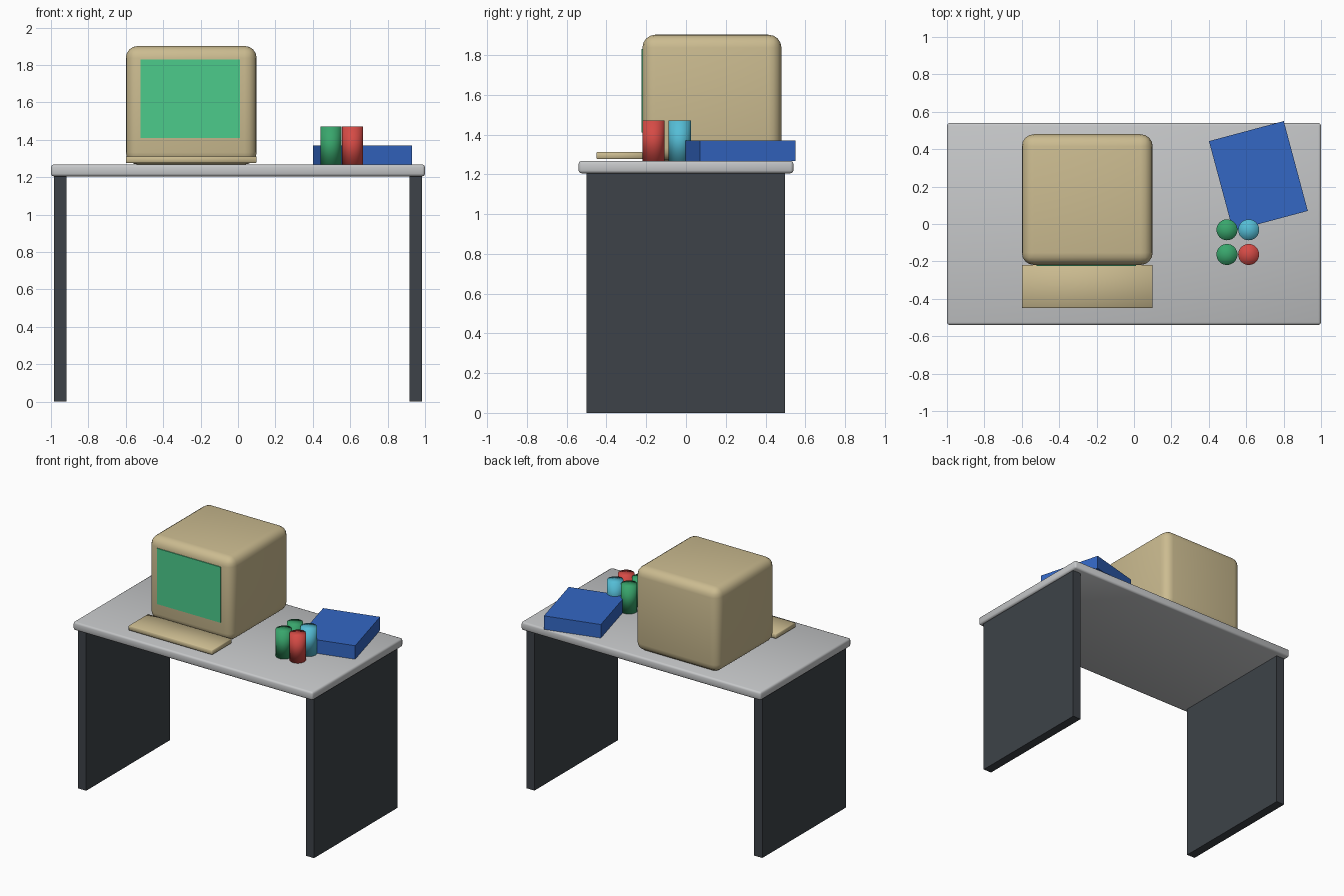
import bpy
import math

cube = bpy.data.objects.get("Cube")
if cube:
    bpy.data.objects.remove(cube, do_unlink=True)


def material(name, r, g, b):
    m = bpy.data.materials.new(name)
    m.use_nodes = True
    m.diffuse_color = (r, g, b, 1)
    bsdf = next(n for n in m.node_tree.nodes if n.type == "BSDF_PRINCIPLED")
    bsdf.inputs["Base Color"].default_value = (r, g, b, 1)
    bsdf.inputs["Roughness"].default_value = 0.7
    return m


beige = material("beige plastic", 0.60, 0.50, 0.28)
grey = material("light grey", 0.56, 0.57, 0.58)
slate = material("dark slate", 0.047, 0.055, 0.065)
blue = material("blue", 0.033, 0.135, 0.55)
green = material("green", 0.04, 0.38, 0.15)
red = material("red", 0.67, 0.07, 0.06)
cyan = material("cyan", 0.09, 0.51, 0.67)
screen_green = material("screen green", 0.072, 0.60, 0.26)


def box(name, mat, x, y, z, bevel=0, segments=3, turn=0):
    """Box from (min, max) ranges, optionally rounded and turned about z."""
    bpy.ops.mesh.primitive_cube_add(size=1)
    ob = bpy.context.object
    ob.name = name
    ob.scale = [r[1] - r[0] for r in (x, y, z)]
    ob.location = [(r[0] + r[1]) / 2 for r in (x, y, z)]
    bpy.ops.object.transform_apply(location=False, rotation=False, scale=True)
    ob.rotation_euler.z = math.radians(turn)
    ob.data.materials.append(mat)
    if bevel:
        mod = ob.modifiers.new("rounded edges", "BEVEL")
        mod.width = bevel
        mod.segments = segments
        bpy.ops.object.shade_smooth()
    return ob


def can(name, mat, x, y, radius=0.056):
    bpy.ops.mesh.primitive_cylinder_add(
        vertices=32, radius=radius, depth=CAN_TOP - DESK_Z,
        end_fill_type="TRIFAN", location=(x, y, (CAN_TOP + DESK_Z) / 2))
    ob = bpy.context.object
    ob.name = name
    ob.data.materials.append(mat)
    bpy.ops.object.shade_smooth()


DESK_Z = 1.268
CAN_TOP = 1.47

# Desk: top and two side panels
box("desk_top", grey, (-1, 1), (-0.54, 0.54), (1.205, DESK_Z), 0.014, 2)
for side, s in (("left", 1), ("right", -1)):
    box(side + "_panel", slate, sorted((s * 0.917, s * 0.985)),
        (-0.5, 0.497), (0, 1.206))

# Computer: rounded case, screen plate, keyboard
box("monitor_case", beige, (-0.6, 0.1), (-0.219, 0.48), (DESK_Z, 1.902), 0.065, 4)
box("screen", screen_green, (-0.52, 0.012), (-0.225, -0.217), (1.41, 1.83))
box("keyboard", beige, (-0.6, 0.1), (-0.45, -0.218), (1.276, 1.312), 0.004, 1)

# Turned box at the back of the desk
box("storage_box", blue, (0.458, 0.872), (0.008, 0.505), (DESK_Z, 1.37), turn=15)

# Cans in a two by two group
can("front_right_can", green, 0.497, -0.163)
can("front_left_can", red, 0.613, -0.163)
can("back_right_can", green, 0.497, -0.031)
can("back_left_can", cyan, 0.613, -0.031)
